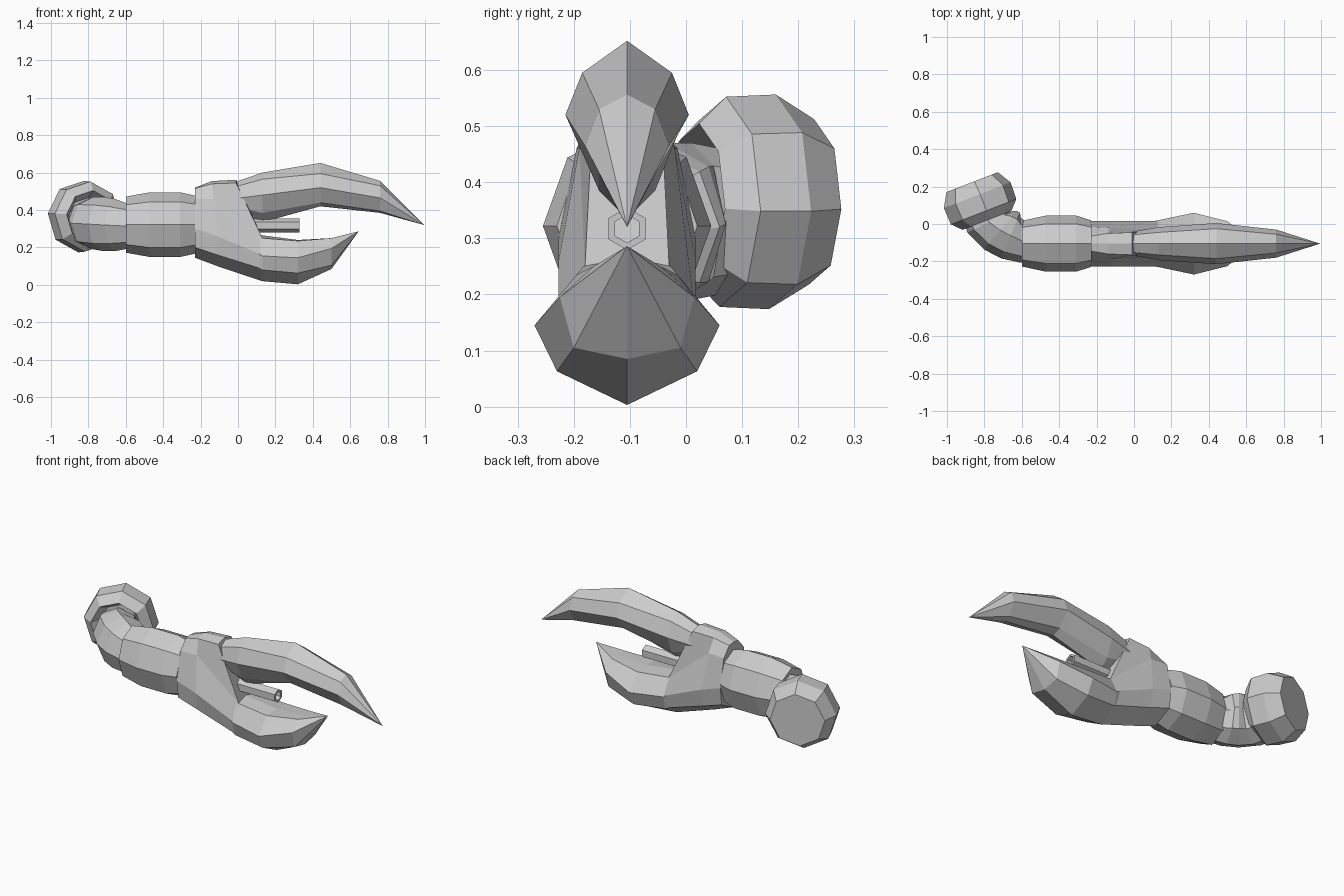
import bpy, bmesh
from math import sin, cos, radians, tau
from mathutils import Vector

cube = bpy.data.objects.get("Cube")
if cube:
    bpy.data.objects.remove(cube, do_unlink=True)

MID_Y = -0.105  # symmetry plane of the claw

shell = bpy.data.materials.new("shell_grey")
shell.use_nodes = True
shell.diffuse_color = (0.6, 0.6, 0.6, 1)
shell.node_tree.nodes["Principled BSDF"].inputs["Base Color"].default_value = shell.diffuse_color


def loft(name, rings, close=False):
    """Skin a list of point rings; a one-point ring makes a tip."""
    bm = bmesh.new()
    loops = [[bm.verts.new(p) for p in ring] for ring in rings]
    pairs = list(zip(loops, loops[1:]))
    if close:
        pairs.append((loops[-1], loops[0]))
    for a, b in pairs:
        n = len(a)
        for i in range(n):
            j = (i + 1) % n
            if len(b) == 1:
                bm.faces.new((a[i], a[j], b[0]))
            else:
                bm.faces.new((a[i], a[j], b[j], b[i]))
    if not close:
        for loop in (loops[0], loops[-1]):
            if len(loop) > 2:
                bm.faces.new(loop)
    bmesh.ops.recalc_face_normals(bm, faces=bm.faces)
    mesh = bpy.data.meshes.new(name)
    bm.to_mesh(mesh)
    bm.free()
    mesh.materials.append(shell)
    obj = bpy.data.objects.new(name, mesh)
    bpy.context.collection.objects.link(obj)
    return obj


def ring(center, axis, ru, rz, sides=8, turn=0):
    """Upright elliptical ring facing along a horizontal axis."""
    u = Vector((axis[1], -axis[0], 0)).normalized()
    up = Vector((0, 0, 1))
    angles = [radians(turn) + tau * k / sides for k in range(sides)]
    return [Vector(center) + u * ru * cos(a) + up * rz * sin(a) for a in angles]


def section(half):
    """Mirror a half outline of (x, half width, z), bottom to top."""
    right = [(x, MID_Y - w, z) for x, w, z in half]
    left = [(x, MID_Y + w, z) for x, w, z in reversed(half[1:-1])]
    return right + left


def flat_section(x, half):
    return section([(x, w, z) for w, z in half])


# Shoulder: faceted barrel turned away from the arm
axis = Vector((-0.36, 0.93, 0))
mid = Vector((-0.822, 0.112, 0.365))
barrel = [(-0.03, 0.1), (-0.1, 0.14), (-0.05, 0.188), (0.045, 0.192), (0.12, 0.148)]
loft("shoulder", [ring(mid + axis * d, axis, r, r, turn=-5) for d, r in barrel])

# Elbow: bent tube joining shoulder and forearm
bend = [((-0.80, 0.06, 0.33), (0.36, -0.93), 0.12, 0.13),
        ((-0.775, 0.01, 0.33), (0.43, -0.9), 0.128, 0.14),
        ((-0.715, -0.033, 0.325), (0.77, -0.64), 0.135, 0.145),
        ((-0.66, -0.062, 0.32), (0.92, -0.38), 0.132, 0.14),
        ((-0.605, -0.087, 0.315), (1, 0), 0.12, 0.125),
        ((-0.56, -0.1, 0.315), (1, 0), 0.1, 0.11)]
loft("elbow", [ring(*b) for b in bend])

# Forearm: bulged sleeve
sleeve = [(-0.6, 0.122, 0.15), (-0.47, 0.15, 0.173), (-0.31, 0.15, 0.173), (-0.23, 0.125, 0.155)]
loft("forearm", [ring((x, MID_Y, 0.322), (1, 0), ry, rz) for x, ry, rz in sleeve])

# Palm: deep block ending in a slanted opening
palm = [
    flat_section(-0.23, [(0, .145), (.11, .2), (.122, .3), (.09, .46), (.04, .515), (0, .52)]),
    section([(-.11, 0, .1), (-.11, .105, .16), (-.11, .122, .26), (-.13, .085, .46),
             (-.14, .055, .54), (-.14, 0, .555)]),
    section([(.13, 0, .02), (.13, .105, .085), (.13, .122, .16), (.13, .075, .25),
             (-.01, .06, .545), (-.01, 0, .562)]),
]
loft("palm", palm)

# Lower jaw: fixed finger
jaw = [
    flat_section(0.1, [(0, .035), (.1, .095), (.12, .17), (.075, .25), (0, .27)]),
    flat_section(0.13, [(0, .02), (.108, .08), (.125, .155), (.078, .25), (0, .265)]),
    flat_section(0.32, [(0, .003), (.125, .063), (.165, .145), (.09, .235), (0, .24)]),
    flat_section(0.5, [(0, .085), (.095, .105), (.12, .195), (.06, .25), (0, .25)]),
    [(0.645, MID_Y, 0.286)],
]
loft("lower_jaw", jaw)

# Upper finger: curved, tapering to a point
finger = [
    flat_section(-0.03, [(0, .4), (.04, .42), (.06, .46), (.045, .52), (0, .545)]),
    flat_section(0.13, [(0, .335), (.05, .385), (.088, .48), (.06, .565), (0, .6)]),
    flat_section(0.44, [(0, .42), (.05, .44), (.11, .52), (.08, .595), (0, .652)]),
    flat_section(0.76, [(0, .385), (.04, .395), (.075, .465), (.05, .53), (0, .556)]),
    [(0.995, MID_Y, 0.32)],
]
loft("upper_finger", finger)

# Nozzle: hollow six-sided tube between the fingers
bore = [(0.05, 0.038), (0.33, 0.038), (0.33, 0.025), (0.05, 0.025)]
loft("nozzle", [ring((x, MID_Y, 0.317), (1, 0), r, r, 6, 30) for x, r in bore], close=True)
